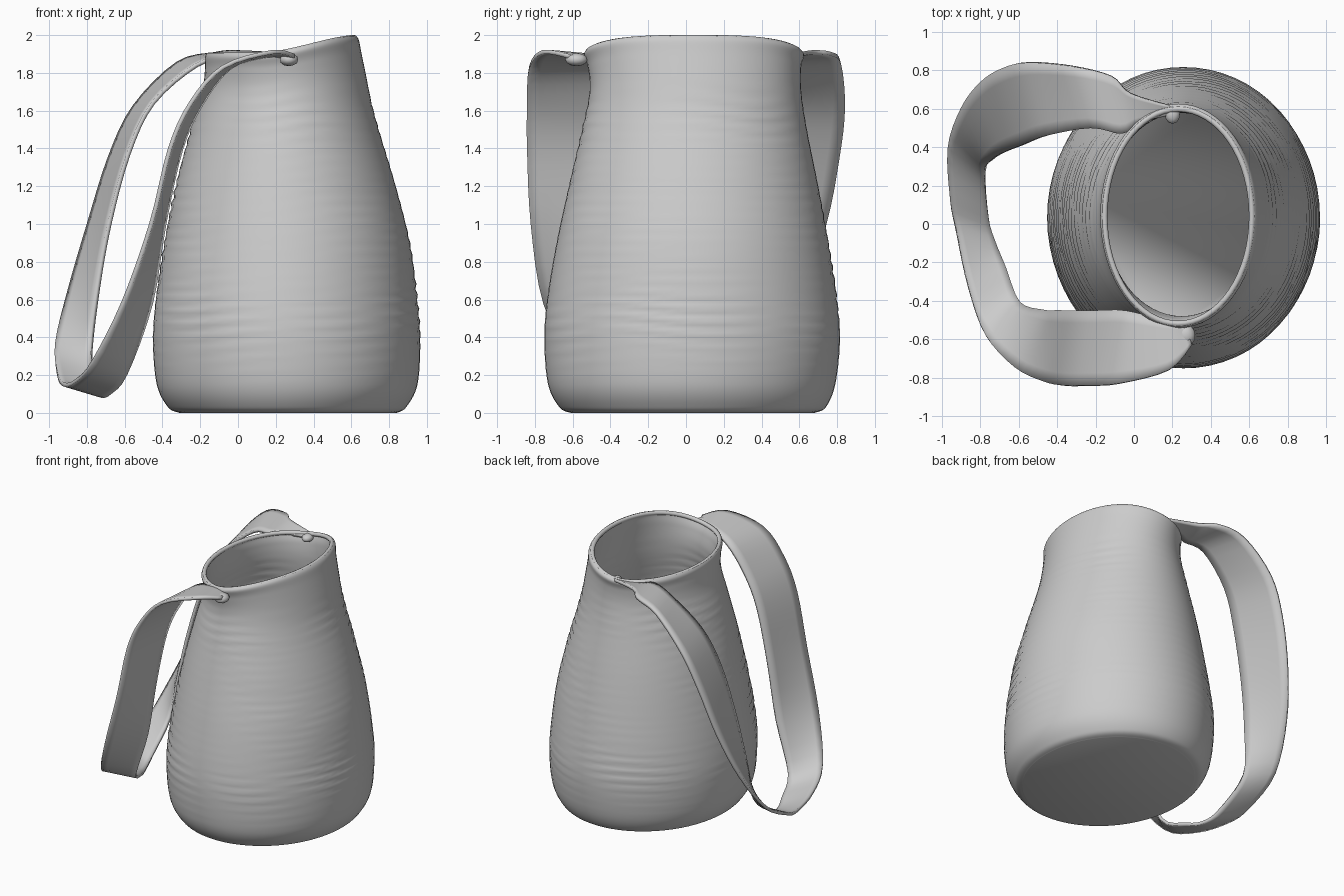
import bpy, bmesh, math
from mathutils import Vector

cube = bpy.data.objects.get("Cube")
if cube:
    bpy.data.objects.remove(cube, do_unlink=True)

clay = bpy.data.materials.new("soft grey")
clay.use_nodes = True
GREY = (0.6, 0.6, 0.6, 1.0)
clay.diffuse_color = GREY
clay.node_tree.nodes["Principled BSDF"].inputs["Base Color"].default_value = GREY


def spline(points, steps):
    """Catmull-Rom samples through tuples of any length."""
    last = len(points) - 1
    result = []
    for i in range(last):
        a, b, c, d = (points[min(max(i + k, 0), last)] for k in (-1, 0, 1, 2))
        for s in range(steps):
            t = s / steps
            result.append(tuple(
                q + t * ((r - p) + t * (2 * p - 5 * q + 4 * r - w + t * (3 * (q - r) + w - p))) / 2
                for p, q, r, w in zip(a, b, c, d)))
    result.append(tuple(points[last]))
    return result


def make_object(name, bm, thickness, offset):
    """Turn a sheet into a smooth solid object."""
    bmesh.ops.recalc_face_normals(bm, faces=bm.faces)
    mesh = bpy.data.meshes.new(name)
    bm.to_mesh(mesh)
    bm.free()
    mesh.materials.append(clay)
    obj = bpy.data.objects.new(name, mesh)
    bpy.context.collection.objects.link(obj)
    solid = obj.modifiers.new("wall", 'SOLIDIFY')
    solid.thickness = thickness
    solid.offset = offset
    bpy.ops.object.select_all(action='DESELECT')
    obj.select_set(True)
    bpy.context.view_layer.objects.active = obj
    bpy.ops.object.shade_smooth_by_angle(angle=math.radians(50))
    return obj


def smoothstep(low, high, value):
    t = min(max((value - low) / (high - low), 0), 1)
    return t * t * (3 - 2 * t)


# Jug body: height, then left, right, front and back limits
PROFILE = [
    (0, -.31, .84, -.61, .68), (.03, -.37, .89, -.67, .74),
    (.15, -.43, .95, -.73, .79), (.38, -.45, .965, -.75, .815),
    (.6, -.435, .95, -.735, .8), (.9, -.39, .91, -.685, .755),
    (1.2, -.33, .835, -.62, .7), (1.5, -.25, .745, -.55, .64),
    (1.7, -.19, .69, -.51, .61), (1.82, -.175, .655, -.52, .61),
    (1.88, -.175, .64, -.54, .625), (1.905, -.165, .625, -.53, .61),
]
SIDES = 64


def body_point(ring, angle):
    z, left, right, front, back = ring
    # Soft horizontal folds, strongest on the sloping middle
    fold = math.sin(92 * z + 1.5 * math.sin(2 * angle) + math.sin(5 * angle + 3 * z))
    amount = .006 * smoothstep(.3, .7, z) * (1 - smoothstep(1.5, 1.75, z))
    amount *= .3 + .7 * math.cos(angle) ** 2
    amount += .004 * math.sin(3 * angle + 4 * z) * smoothstep(.1, .5, z) * (1 - smoothstep(1.5, 1.8, z))
    swell = 1 + fold * amount
    x = (left + right) / 2 + (right - left) / 2 * math.cos(angle) * swell
    y = (front + back) / 2 + (back - front) / 2 * math.sin(angle) * swell
    # The rim rises towards the pouring side
    lift = .095 * smoothstep(.1, .68, x) * smoothstep(1.6, 1.9, z)
    return Vector((x, y, z + lift))


bm = bmesh.new()
rings = [[bm.verts.new(body_point(ring, math.tau * i / SIDES)) for i in range(SIDES)]
         for ring in spline(PROFILE, 10)]
for low, high in zip(rings, rings[1:]):
    for i in range(SIDES):
        j = (i + 1) % SIDES
        bm.faces.new((low[i], low[j], high[j], high[i]))
bm.faces.new(rings[0][::-1])
rim_path = [v.co.copy() for v in rings[-1]]
make_object("jug_body", bm, .03, -1)

# Rolled lip following the rim
curve = bpy.data.curves.new("rolled_lip", 'CURVE')
curve.dimensions = '3D'
curve.bevel_depth = .016
curve.bevel_resolution = 2
lip = curve.splines.new('POLY')
lip.points.add(SIDES - 1)
centre = sum(rim_path, Vector()) / SIDES
for point, co in zip(lip.points, rim_path):
    inward = (centre - co).normalized() * .012
    point.co = (co.x + inward.x, co.y + inward.y, co.z - .012, 1)
lip.use_cyclic_u = True
curve.materials.append(clay)
bpy.context.collection.objects.link(bpy.data.objects.new("rolled_lip", curve))

# Strap handle: outer edge and inner edge, from the back rim round to the front rim
OUTER = [
    (.2, .61, 1.9), (-.02, .68, 1.91), (-.12, .77, 1.9), (-.32, .82, 1.85),
    (-.55, .84, 1.62), (-.68, .81, 1.35), (-.79, .74, 1), (-.89, .61, .66),
    (-.965, .4, .36), (-.955, .12, .2), (-.92, -.05, .15), (-.86, -.33, .17),
    (-.77, -.58, .27), (-.61, -.75, .58), (-.46, -.82, 1), (-.36, -.84, 1.4),
    (-.25, -.84, 1.64), (-.08, -.83, 1.83), (.18, -.76, 1.91), (.3, -.63, 1.89),
]
INNER = [
    (.2, .57, 1.88), (.03, .53, 1.88), (-.06, .47, 1.88), (-.22, .5, 1.84),
    (-.45, .46, 1.64), (-.58, .41, 1.37), (-.68, .37, 1), (-.74, .33, .66),
    (-.775, .27, .33), (-.755, .03, .14), (-.72, -.1, .09), (-.67, -.22, .11),
    (-.59, -.41, .21), (-.46, -.45, .58), (-.39, -.45, 1), (-.3, -.45, 1.4),
    (-.19, -.45, 1.64), (-.04, -.45, 1.83), (.15, -.5, 1.89), (.27, -.54, 1.88),
]
ACROSS = 6
bm = bmesh.new()
rows = []
for a, b in zip(spline(OUTER, 4), spline(INNER, 4)):
    a, b = Vector(a), Vector(b)
    rows.append([bm.verts.new(a.lerp(b, k / ACROSS)) for k in range(ACROSS + 1)])
for row, following in zip(rows, rows[1:]):
    for k in range(ACROSS):
        bm.faces.new((row[k], row[k + 1], following[k + 1], following[k]))
make_object("strap_handle", bm, .022, 0)

# Small gathered ends where the strap meets the rim
for name, place, size in (("front_strap_end", (.27, -.58, 1.87), (.05, .06, .035)),
                          ("back_strap_end", (.2, .57, 1.88), (.04, .05, .03))):
    bm = bmesh.new()
    bmesh.ops.create_icosphere(bm, subdivisions=2, radius=1)
    bmesh.ops.scale(bm, vec=size, verts=bm.verts)
    bmesh.ops.translate(bm, vec=place, verts=bm.verts)
    make_object(name, bm, .005, -1)
